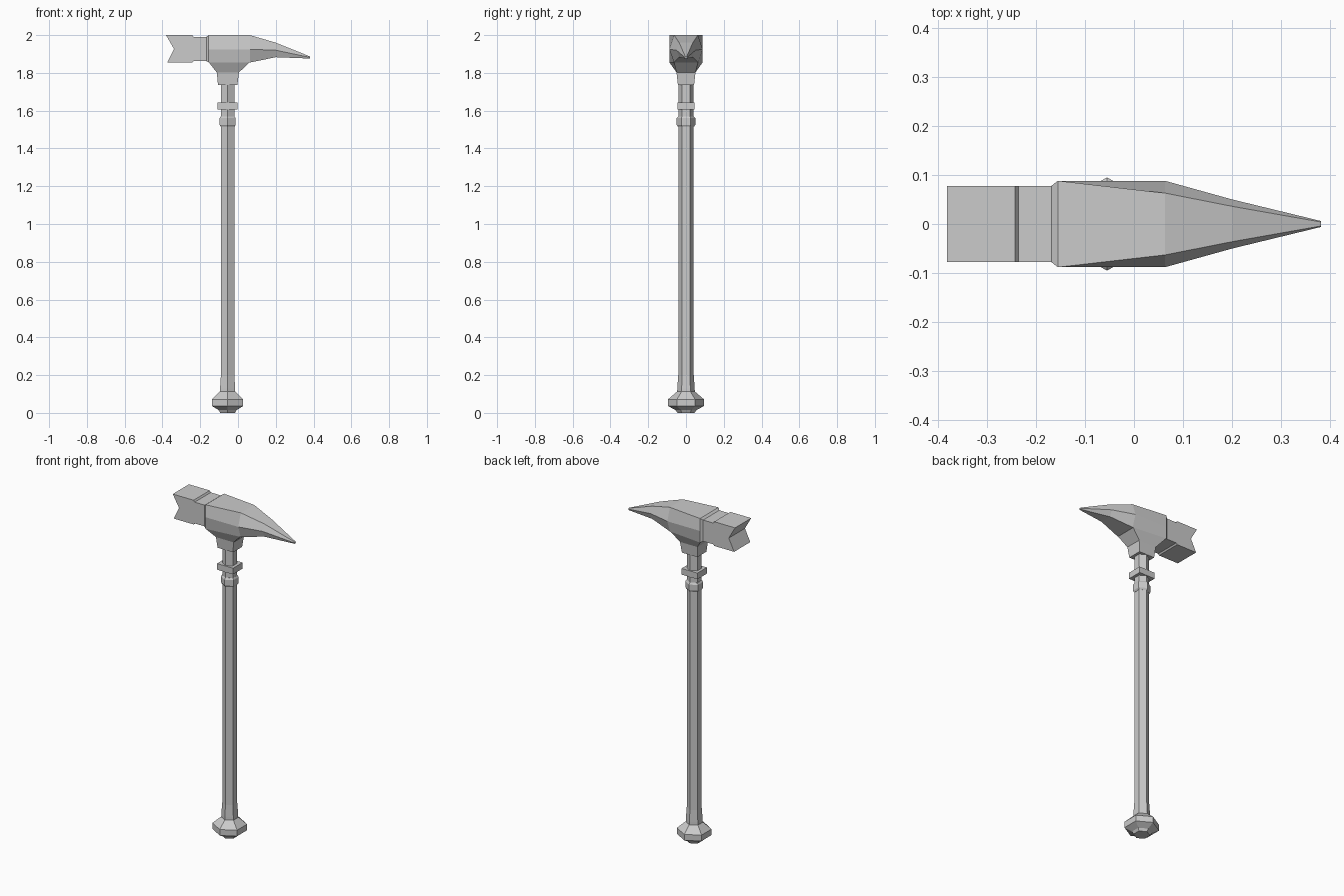
import bpy
import bmesh
from math import sin, cos, pi

if "Cube" in bpy.data.objects:
    bpy.data.objects.remove(bpy.data.objects["Cube"], do_unlink=True)

steel = bpy.data.materials.new("grey steel")
steel.use_nodes = True
GREY = (0.6, 0.6, 0.6, 1)
steel.diffuse_color = GREY
steel.node_tree.nodes["Principled BSDF"].inputs["Base Color"].default_value = GREY
AXIS_X = -0.055


def loft(name, rings):
    """Skin a row of equal-sized rings and cap both ends."""
    bm = bmesh.new()
    loops = [[bm.verts.new(p) for p in ring] for ring in rings]
    n = len(loops[0])
    for a, b in zip(loops, loops[1:]):
        for i in range(n):
            j = (i + 1) % n
            bm.faces.new((a[i], a[j], b[j], b[i]))
    bm.faces.new(loops[0])
    bm.faces.new(loops[-1])
    bmesh.ops.recalc_face_normals(bm, faces=bm.faces)
    mesh = bpy.data.meshes.new(name)
    bm.to_mesh(mesh)
    bm.free()
    mesh.materials.append(steel)
    obj = bpy.data.objects.new(name, mesh)
    bpy.context.collection.objects.link(obj)
    return obj


def hex_stack(name, profile):
    """Six-sided turned part from (radius, height) pairs, corners on the y axis."""
    angles = [pi / 2 + k * pi / 3 for k in range(6)]
    return loft(name, [[(AXIS_X + r * cos(a), r * sin(a), z) for a in angles]
                       for r, z in profile])


def rect(x0, x1, z, y0, y1):
    """Level four-corner ring, half width y0 at x0 and y1 at x1."""
    return [(x0, -y0, z), (x1, -y1, z), (x1, y1, z), (x0, y0, z)]


def upright(x, top, mid, bottom):
    """Six-corner ring across the head from (half width, height) pairs."""
    half = [top, mid, bottom]
    return [(x, -y, z) for y, z in half] + [(x, y, z) for y, z in reversed(half)]


# Handle
hex_stack("shaft", [(0.047, 0.10), (0.046, 0.13), (0.041, 0.2), (0.041, 1.75)])
hex_stack("pommel", [(0.045, 0), (0.055, 0.015), (0.095, 0.036),
                     (0.095, 0.072), (0.048, 0.112)])
hex_stack("lower_collar", [(0.042, 1.515), (0.049, 1.525), (0.049, 1.56), (0.042, 1.57)])
loft("upper_collar", [rect(AXIS_X - 0.053, AXIS_X + 0.053, z, 0.045, 0.045)
                      for z in (1.605, 1.642)])

# Socket widening up into the head
loft("head_socket", [rect(-0.106, -0.003, 1.737, 0.043, 0.043),
                     rect(-0.112, 0.005, 1.802, 0.05, 0.05),
                     rect(-0.155, 0.06, 1.856, 0.088, 0.064)])

# Head body drawn out into the pick
loft("head_and_pick", [
    upright(-0.168, (0.078, 1.99), (0.078, 1.925), (0.078, 1.862)),
    upright(-0.155, (0.088, 2.0), (0.088, 1.925), (0.088, 1.855)),
    upright(0.063, (0.063, 2.0), (0.088, 1.925), (0.064, 1.855)),
    upright(0.2, (0.036, 1.96), (0.05, 1.92), (0.036, 1.883)),
    upright(0.381, (0.004, 1.887), (0.006, 1.882), (0.004, 1.876))])

# Hammer block with its notched striking face
outline = [(-0.165, 1.99), (-0.235, 1.99), (-0.242, 2.0), (-0.381, 2.0),
           (-0.339, 1.927), (-0.375, 1.854), (-0.242, 1.854),
           (-0.235, 1.862), (-0.165, 1.862)]
loft("hammer_block", [[(x, y, z) for x, z in outline] for y in (-0.077, 0.077)])
